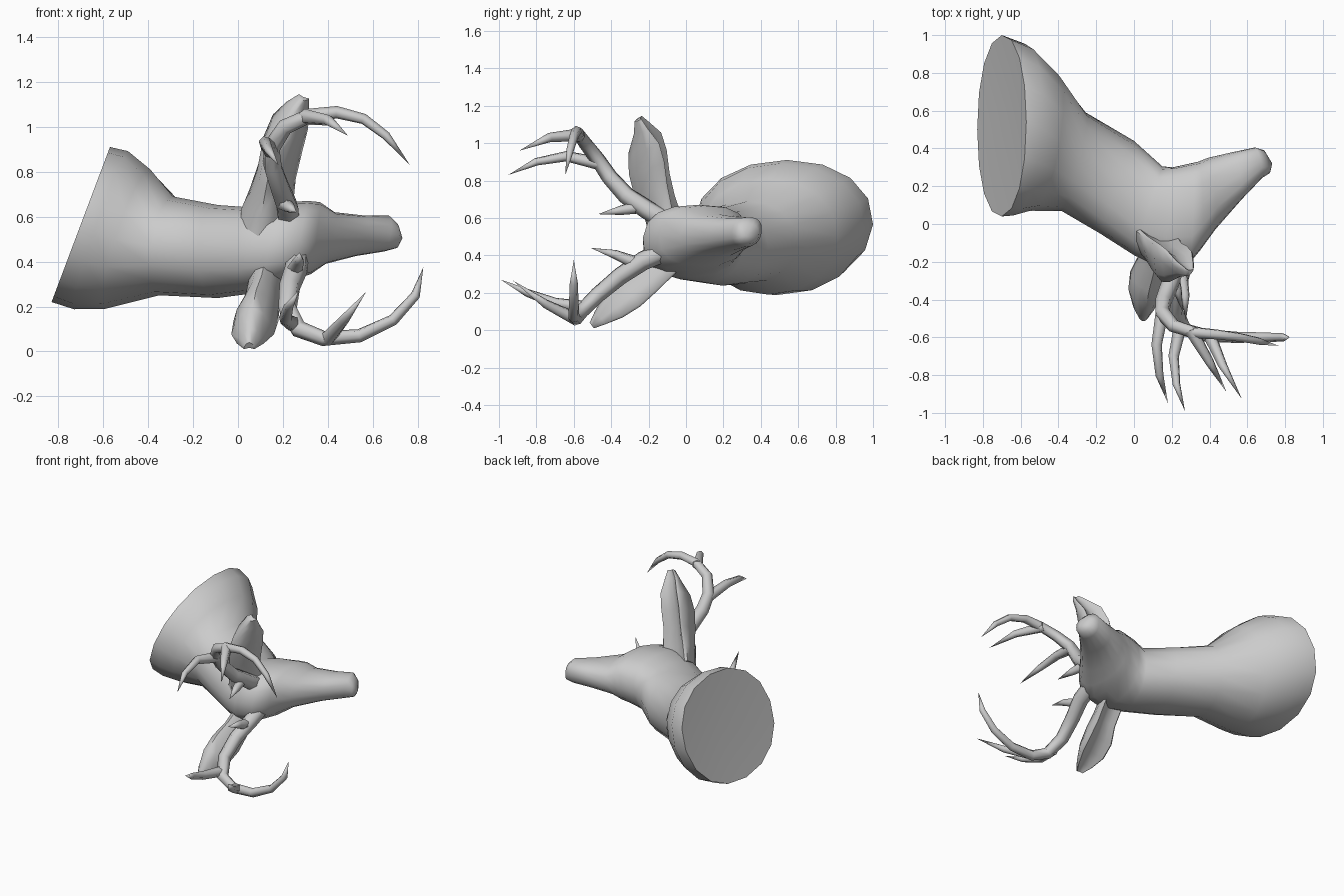
import bpy, bmesh
from math import sin, cos, pi, radians, copysign
from mathutils import Vector as V

if "Cube" in bpy.data.objects:
    bpy.data.objects.remove(bpy.data.objects["Cube"])


def loft(name, rings, start_tip=None, end_tip=None):
    """Skin a list of equal-length point rings; tips close the ends with fans."""
    bm = bmesh.new()
    rows = [[bm.verts.new(p) for p in r] for r in rings]
    n = len(rows[0])
    for a, b in zip(rows, rows[1:]):
        for i in range(n):
            j = (i + 1) % n
            bm.faces.new((a[i], a[j], b[j], b[i]))
    for row, tip in ((rows[0], start_tip), (rows[-1], end_tip)):
        if tip is not None:
            t = bm.verts.new(tip)
            for i in range(n):
                bm.faces.new((row[i], row[(i + 1) % n], t))
    bmesh.ops.recalc_face_normals(bm, faces=bm.faces)
    me = bpy.data.meshes.new(name)
    bm.to_mesh(me)
    bm.free()
    ob = bpy.data.objects.new(name, me)
    bpy.context.collection.objects.link(ob)
    bpy.ops.object.select_all(action='DESELECT')
    ob.select_set(True)
    bpy.context.view_layer.objects.active = ob
    bpy.ops.object.shade_smooth_by_angle(angle=radians(62))
    return ob


def ellipse(c, a, b, n, power=1.0):
    """Ellipse ring; power below 1 makes it boxier."""
    c, a, b = V(c), V(a), V(b)
    s = lambda v: copysign(abs(v) ** power, v)
    return [c + a * s(cos(2 * pi * i / n)) + b * s(sin(2 * pi * i / n)) for i in range(n)]


def horn(name, pts, r0, r1):
    """Tapered six-sided tube ending in a point."""
    pts = [V(p) for p in pts]
    rings = []
    ref = V((0.3, 0.2, 1)).cross(pts[1] - pts[0]).normalized()
    for i, p in enumerate(pts[:-1]):
        d = (pts[i + 1] - pts[max(i - 1, 0)]).normalized()
        ref = (ref - d * ref.dot(d)).normalized()
        r = r0 + (r1 - r0) * i / (len(pts) - 1)
        rings.append(ellipse(p, ref * r, d.cross(ref) * r, 6))
    return loft(name, rings, pts[0], pts[-1])


def ear(name, path, wide, opening):
    """Cupped leaf: crescent sections along a path."""
    wide, opening = V(wide), V(opening)
    rings = []
    for p, w, t in path:
        ring = []
        for i in range(12):
            a = 2 * pi * i / 12
            h = 0.6 * sin(a) + 0.8 * cos(a) ** 2 - 0.4
            ring.append(V(p) + wide * w * cos(a) + opening * t * h)
        rings.append(ring)
    loft(name, rings, path[0][0], path[-1][0])


# Neck and head: centre, half-depth vector, half-width vector, squareness
sections = [
    ((-.70, .52, .565), (0, .48, 0), (.13, .02, .345), .95),
    ((-.61, .50, .54), (.03, .455, 0), (.12, .01, .352), .95),
    ((-.49, .44, .50), (.06, .37, 0), (.10, 0, .31), .95),
    ((-.32, .33, .47), (.065, .26, 0), (.03, 0, .22), .95),
    ((-.09, .195, .445), (.09, .245, 0), (0, 0, .207), .92),
    ((.075, .07, .45), (.075, .235, 0), (0, 0, .19), .85),
    ((.17, .035, .475), (.035, .265, 0), (.02, .02, .19), .78),
    ((.285, .045, .495), (.01, .275, 0), (.03, .02, .175), .78),
    ((.345, .095, .505), (-.005, .235, 0), (.02, .01, .16), .8),
    ((.41, .16, .505), (-.02, .19, 0), (.02, .01, .115), .85),
    ((.545, .255, .515), (-.025, .125, 0), (.02, .01, .09), .85),
    ((.66, .325, .525), (-.02, .08, 0), (.01, .01, .08), .85),
    ((.705, .33, .515), (-.015, .06, 0), (0, 0, .055), .85),
]
loft("head_and_neck", [ellipse(c, a, b, 16, p) for c, a, b, p in sections],
     start_tip=(-.68, .59, .57), end_tip=(.732, .32, .505))

# Ears
ear("upper_ear", [
    ((.12, -.09, .56), .13, .12), ((.135, -.12, .66), .105, .12),
    ((.16, -.155, .78), .09, .14), ((.185, -.175, .90), .093, .15),
    ((.22, -.195, 1.0), .085, .13), ((.26, -.225, 1.08), .055, .06),
    ((.29, -.25, 1.13), .025, .03)],
    (.92, -.08, -.38), (.26, .87, .43))
ear("lower_ear", [
    ((.13, -.06, .37), .08, .10), ((.105, -.19, .25), .08, .11),
    ((.08, -.28, .175), .10, .12), ((.065, -.37, .11), .095, .105),
    ((.055, -.45, .055), .06, .06), ((.05, -.50, .02), .025, .025)],
    (1, 0, 0), (0, .6, -.8))

# Antlers: main beams
horn("upper_antler_beam", [
    (.22, -.10, .58), (.22, -.21, .645), (.19, -.32, .72), (.155, -.41, .82),
    (.15, -.47, .91), (.21, -.54, 1.0), (.32, -.575, 1.05), (.44, -.585, 1.065),
    (.56, -.60, 1.035), (.66, -.62, .96), (.765, -.645, .83)], .056, .016)
horn("lower_antler_beam", [
    (.26, -.12, .42), (.26, -.23, .37), (.23, -.35, .29), (.22, -.47, .19),
    (.27, -.56, .10), (.38, -.59, .058), (.54, -.60, .07), (.69, -.60, .14),
    (.79, -.60, .25), (.825, -.60, .375)], .056, .018)

# Antlers: tines
tines = {
    "upper_brow_tine": [(.20, -.24, .66), (.23, -.35, .64), (.26, -.47, .62)],
    "upper_front_tine": [(.15, -.46, .89), (.12, -.64, .93), (.135, -.80, .90), (.18, -.95, .83)],
    "upper_rear_tine": [(.30, -.56, 1.045), (.40, -.73, 1.03), (.49, -.89, .96)],
    "lower_brow_tine": [(.25, -.27, .36), (.27, -.38, .405), (.275, -.51, .44)],
    "lower_front_tine": [(.25, -.52, .12), (.21, -.70, .145), (.225, -.85, .20), (.27, -.99, .27)],
    "lower_rear_tine": [(.40, -.59, .06), (.47, -.75, .14), (.57, -.925, .265)],
}
for name, pts in tines.items():
    horn(name, pts, .036, .014)
